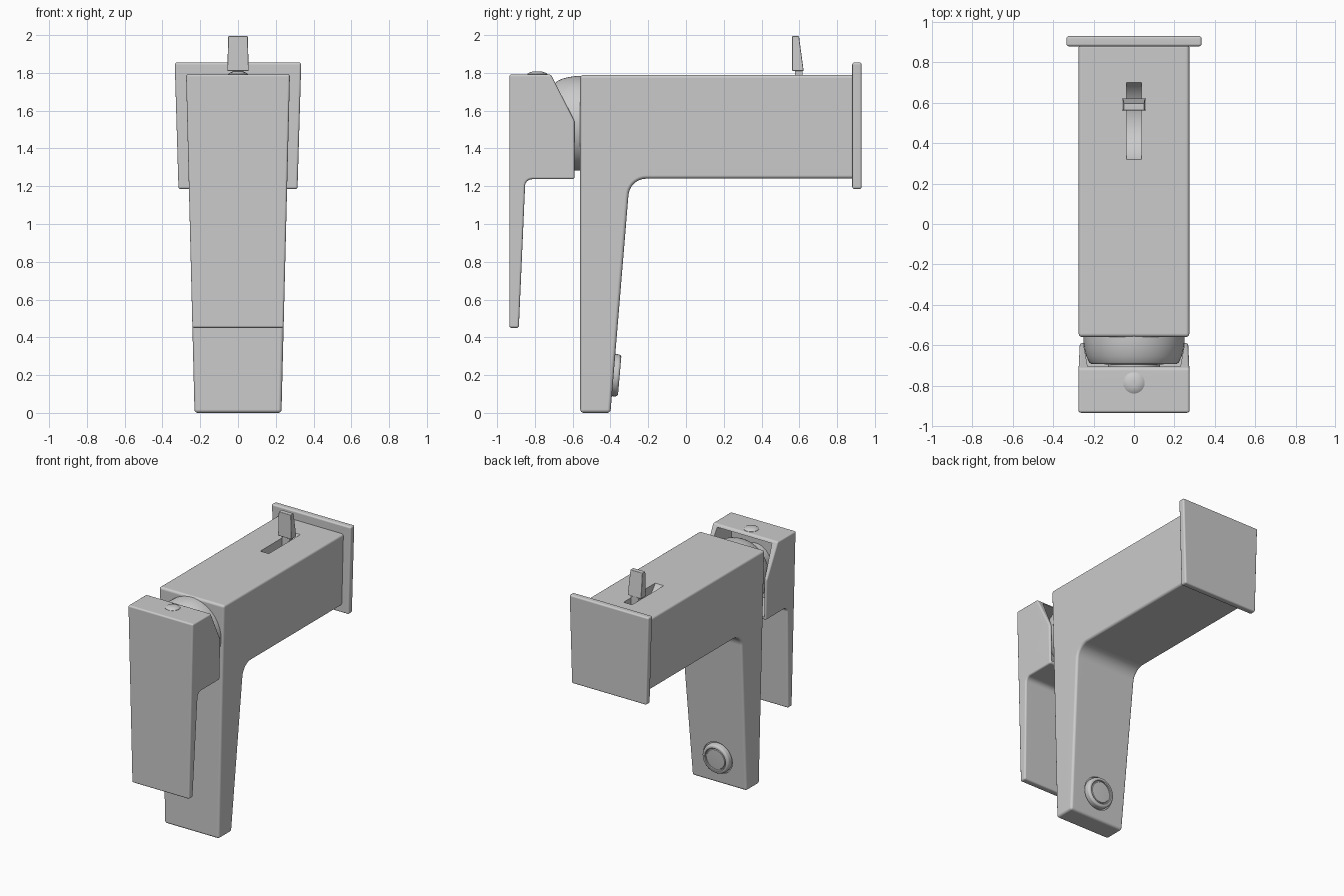
import bpy, bmesh, math
from mathutils import Vector

if "Cube" in bpy.data.objects:
    bpy.data.objects.remove(bpy.data.objects["Cube"])


def taper(z):
    """Half width shared by the body and the handle."""
    return 0.23 + 0.025 * z


def add_object(name, bm):
    bmesh.ops.recalc_face_normals(bm, faces=bm.faces)
    me = bpy.data.meshes.new(name)
    bm.to_mesh(me)
    bm.free()
    ob = bpy.data.objects.new(name, me)
    bpy.context.collection.objects.link(ob)
    return ob


def prism(name, pts, half):
    """Side outline in (y, z) spanned across x; half(y, z) is the half width."""
    bm = bmesh.new()
    left = [bm.verts.new((-half(y, z), y, z)) for y, z in pts]
    right = [bm.verts.new((half(y, z), y, z)) for y, z in pts]
    bm.faces.new(left)
    bm.faces.new(right[::-1])
    n = len(pts)
    for i in range(n):
        j = (i + 1) % n
        bm.faces.new((left[i], right[i], right[j], left[j]))
    return add_object(name, bm)


def lathe(name, profile, origin, axis, seg=64):
    """Revolve (radius, height) points around an axis; ends are capped."""
    rot = Vector(axis).to_track_quat('Z', 'Y')
    bm = bmesh.new()
    rings = []
    for r, h in profile:
        rings.append([bm.verts.new(Vector(origin) + rot @ Vector((
            r * math.cos(2 * math.pi * k / seg), r * math.sin(2 * math.pi * k / seg), h)))
            for k in range(seg)])
    for a, b in zip(rings, rings[1:]):
        for k in range(seg):
            m = (k + 1) % seg
            bm.faces.new((a[k], a[m], b[m], b[k]))
    bm.faces.new(rings[0][::-1])
    bm.faces.new(rings[-1])
    return add_object(name, bm)


def arc(cy, cz, r, a0, a1, n=9):
    return [(cy + r * math.cos(math.radians(a0 + (a1 - a0) * i / n)),
             cz + r * math.sin(math.radians(a0 + (a1 - a0) * i / n))) for i in range(n + 1)]


def finish(ob, bevel=0, cutters=()):
    """Round the edges, cut the recesses, smooth."""
    bpy.ops.object.select_all(action='DESELECT')
    bpy.context.view_layer.objects.active = ob
    ob.select_set(True)
    if bevel:
        m = ob.modifiers.new("round", 'BEVEL')
        m.width, m.segments, m.limit_method = bevel, 4, 'ANGLE'
        m.angle_limit = math.radians(25)
        bpy.ops.object.modifier_apply(modifier=m.name)
    for c in cutters:
        c.hide_render = True
        m = ob.modifiers.new("cut", 'BOOLEAN')
        m.operation, m.solver, m.object = 'DIFFERENCE', 'EXACT', c
        bpy.ops.object.modifier_apply(modifier=m.name)
        bpy.data.objects.remove(c)
    bpy.ops.object.shade_smooth_by_angle(angle=math.radians(35))
    m = ob.modifiers.new("flat_normals", 'WEIGHTED_NORMAL')
    m.keep_sharp = True


# Spout body: horizontal arm with a tapered drop leg
nozzle_at = (0, -0.383, 0.205)
nozzle_axis = (0, 1.16, -0.10)
body = prism("spout_body",
             [(-0.56, 0.005), (-0.40, 0.005)] + arc(-0.21, 1.15, 0.095, 175, 90)
             + [(0.89, 1.245), (0.89, 1.795), (-0.56, 1.795)],
             lambda y, z: taper(z))
slot = prism("slot_cutter", arc(0.51, 1.905, 0.22, 180, 360, 32), lambda y, z: 0.036)
recess = lathe("nozzle_cutter", [(0.122, -0.012), (0.122, 0.06)], nozzle_at, nozzle_axis)
finish(body, 0.018, [slot, recess])

# Wall flange
flange = prism("wall_flange", [(0.88, 1.19), (0.93, 1.19), (0.93, 1.86), (0.88, 1.86)],
               lambda y, z: 0.315 + 0.02 * (z - 1.19) / 0.67)
finish(flange, 0.012)

# Handle: thin lever plate with a hollow head
handle = prism("handle",
               [(-0.935, 0.455), (-0.885, 0.455)] + arc(-0.815, 1.205, 0.037, 177, 90, 8)
               + [(-0.59, 1.242), (-0.59, 1.55), (-0.715, 1.797), (-0.935, 1.797)],
               lambda y, z: taper(z))
cavity = prism("handle_cutter", [(-0.84, 1.27), (-0.55, 1.265), (-0.55, 1.778), (-0.84, 1.778)],
               lambda y, z: 0.258 + 0.18 * (y + 0.55))
finish(handle, 0.012, [cavity])

# Domed cartridge collar and its stem inside the handle
finish(lathe("cartridge_collar",
             [(0.25, 0), (0.25, 0.035), (0.245, 0.07), (0.236, 0.105), (0.222, 0.135),
              (0.212, 0.143), (0.13, 0.145), (0.13, 0.29)],
             (0, -0.55, 1.538), (0, -1, 0)))

# Cap button on the handle
finish(lathe("cap_button",
             [(0.053, -0.01), (0.053, 0.002), (0.043, 0.009), (0.028, 0.014), (0.01, 0.016)],
             (0, -0.787, 1.797), (0, 0, 1), 40))

# Diverter knob and stem
finish(prism("diverter_knob",
             [(0.562, 1.815), (0.623, 1.815), (0.598, 2.0), (0.562, 2.0)],
             lambda y, z: 0.057 - 0.03 * (z - 1.815)), 0.004)
finish(prism("diverter_stem", [(0.577, 1.68), (0.618, 1.68), (0.618, 1.83), (0.577, 1.83)],
             lambda y, z: 0.033), 0.003)

# Outlet nozzle on the back of the leg
finish(lathe("outlet_nozzle",
             [(0.112, -0.03), (0.112, 0.018), (0.108, 0.027), (0.1, 0.032), (0.088, 0.032),
              (0.084, 0.028), (0.084, 0.02), (0.078, 0.02), (0.074, 0.026), (0.02, 0.028)],
             nozzle_at, nozzle_axis))

# Rest exactly on the ground
lift = min(v.co.z for v in body.data.vertices)
for ob in bpy.data.objects:
    ob.location.z -= lift
